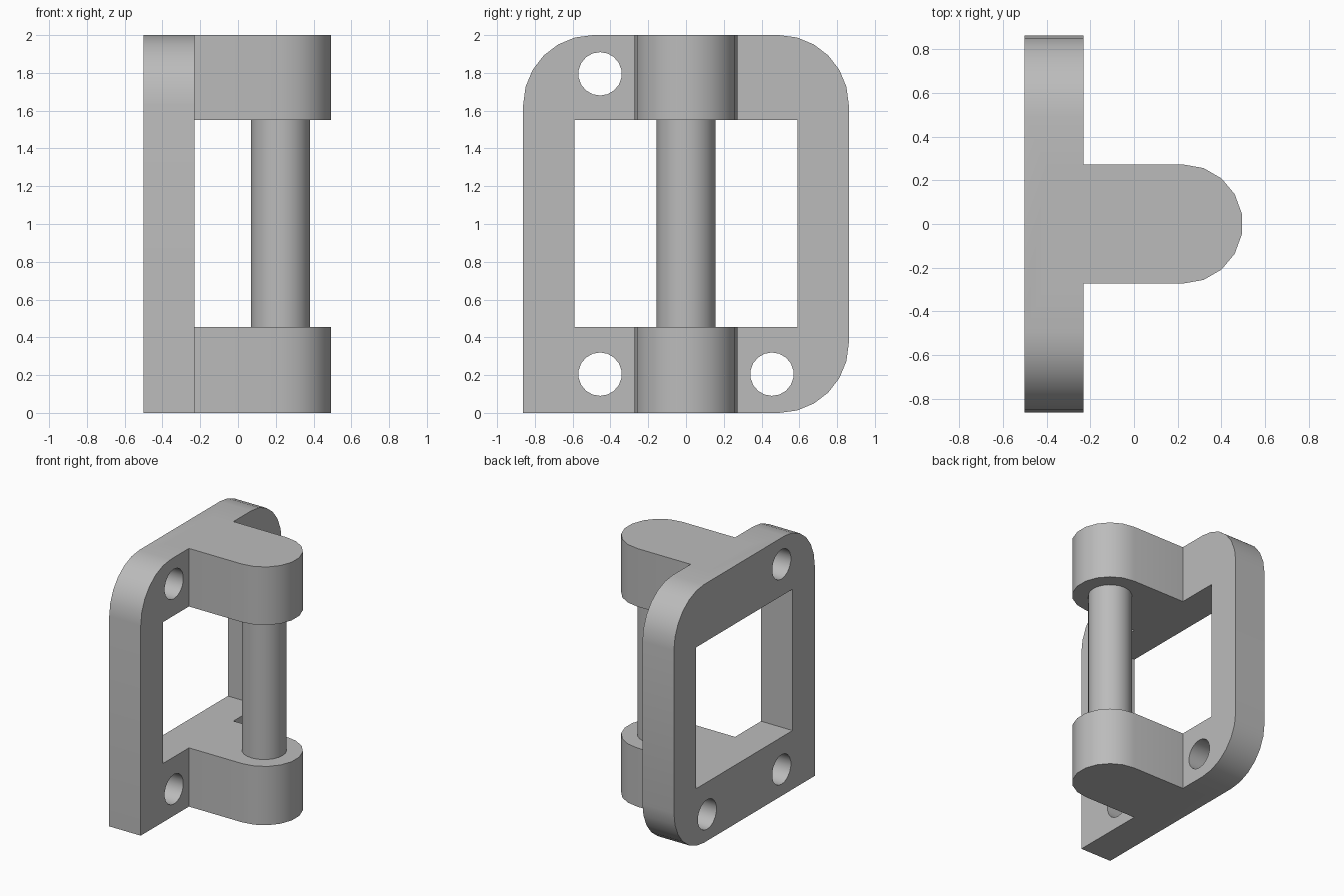
import bpy, bmesh, math
from mathutils import Vector

if "Cube" in bpy.data.objects:
    bpy.data.objects.remove(bpy.data.objects["Cube"], do_unlink=True)

GREY = bpy.data.materials.new("plain grey")
GREY.use_nodes = True
GREY.diffuse_color = (0.5, 0.5, 0.5, 1)
GREY.node_tree.nodes["Principled BSDF"].inputs["Base Color"].default_value = (0.5, 0.5, 0.5, 1)

BACK, FACE = -0.5, -0.23      # plate thickness along x
HALF_W, HEIGHT = 0.862, 2.0
LOW, HIGH = 0.455, 1.55       # window and lug heights
PIN_X = 0.225


def arc(cx, cy, r, start, end, steps):
    return [(cx + r * math.cos(a), cy + r * math.sin(a))
            for a in (math.radians(start + (end - start) * i / steps) for i in range(steps + 1))]


def prism(name, outline, place, direction):
    """Extrude a flat outline, placed in space by a function, along a direction."""
    bm = bmesh.new()
    face = bm.faces.new([bm.verts.new(place(*p)) for p in outline])
    new = bmesh.ops.extrude_face_region(bm, geom=[face])["geom"]
    bmesh.ops.translate(bm, vec=Vector(direction),
                        verts=[v for v in new if isinstance(v, bmesh.types.BMVert)])
    bmesh.ops.recalc_face_normals(bm, faces=bm.faces)
    mesh = bpy.data.meshes.new(name)
    bm.to_mesh(mesh)
    bm.free()
    mesh.materials.append(GREY)
    obj = bpy.data.objects.new(name, mesh)
    bpy.context.collection.objects.link(obj)
    return obj


def combine(target, tool, operation):
    """Apply a boolean and drop the tool object."""
    mod = target.modifiers.new("combine", "BOOLEAN")
    mod.object, mod.operation, mod.solver = tool, operation, "EXACT"
    graph = bpy.context.evaluated_depsgraph_get()
    result = bpy.data.meshes.new_from_object(target.evaluated_get(graph))
    target.modifiers.clear()
    target.data = result
    bpy.data.objects.remove(tool, do_unlink=True)


def smooth(obj):
    bpy.ops.object.select_all(action="DESELECT")
    obj.select_set(True)
    bpy.context.view_layer.objects.active = obj
    bpy.ops.object.shade_smooth_by_angle(angle=math.radians(32))


# Mounting plate with three rounded corners
R = 0.37
y, z = HALF_W - R, HEIGHT - R
outline = ([(-HALF_W, 0)] + arc(y, R, R, -90, 0, 6)
           + arc(y, z, R, 0, 90, 6) + arc(-y, z, R, 90, 180, 6))
bracket = prism("bracket", outline, lambda a, b: (BACK, a, b), (FACE - BACK, 0, 0))

# Window and screw holes
window = [(-0.59, LOW), (0.59, LOW), (0.59, HIGH), (-0.59, HIGH)]
holes = [arc(cy, cz, 0.115, 10, 350, 17)
         for cy, cz in ((-0.455, 1.795), (-0.455, 0.205), (0.455, 0.205))]
for shape in [window] + holes:
    cutter = prism("cutter", shape, lambda a, b: (BACK - 0.1, a, b), (0.5, 0, 0))
    combine(bracket, cutter, "DIFFERENCE")

# Rounded lugs at top and bottom
lug_outline = [(BACK + 0.1, -0.272)] + arc(PIN_X, 0, 0.272, -90, 90, 9) + [(BACK + 0.1, 0.272)]
for bottom, top in ((0, LOW), (HIGH, HEIGHT)):
    lug = prism("lug", lug_outline, lambda a, b: (a, b, bottom), (0, 0, top - bottom))
    combine(bracket, lug, "UNION")
smooth(bracket)

# Pin between the lugs
pin = prism("pin", arc(PIN_X, 0, 0.157, 0, 345, 23),
            lambda a, b: (a, b, LOW - 0.05), (0, 0, HIGH - LOW + 0.1))
smooth(pin)
